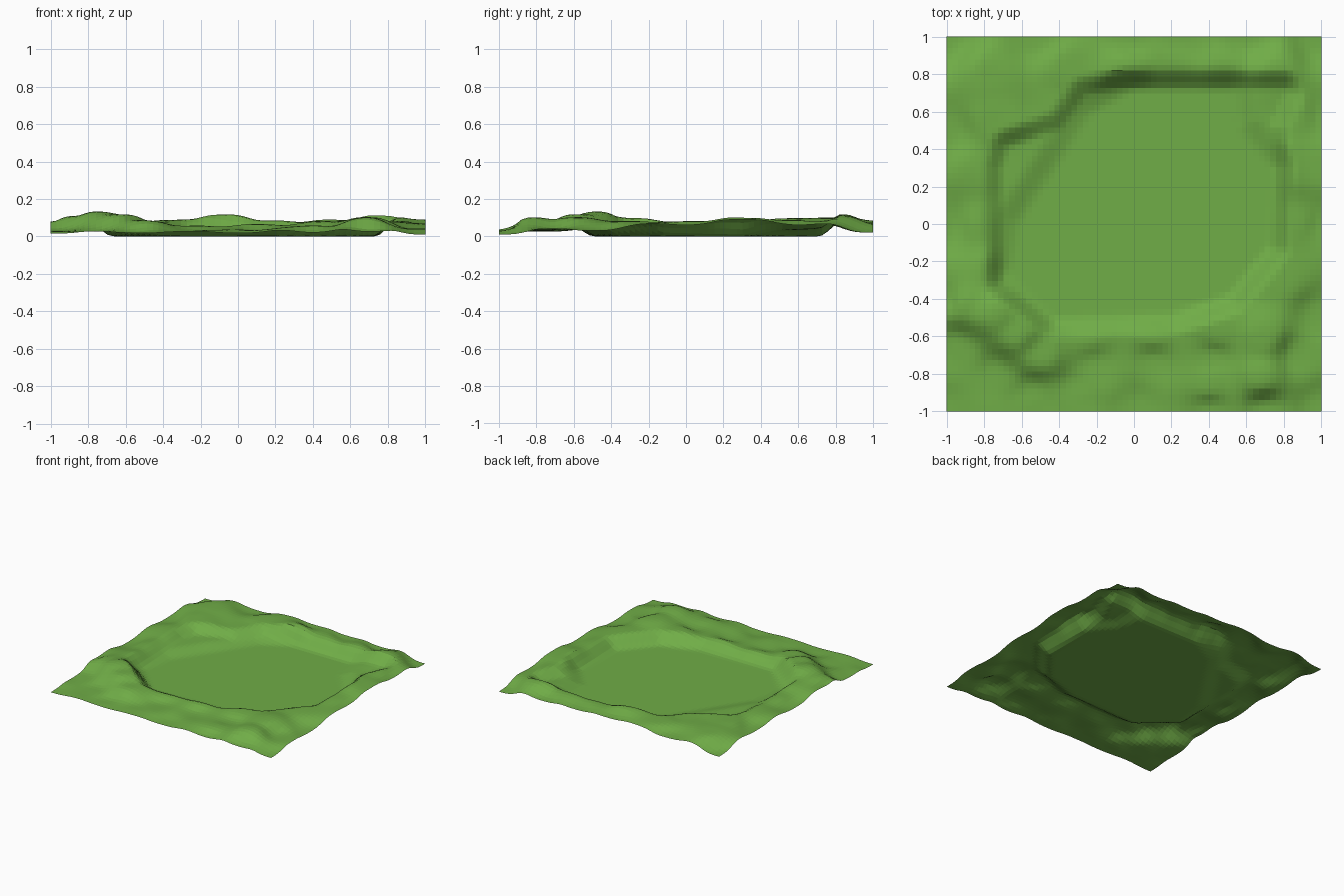
import bpy, bmesh, math
from mathutils import Vector, noise

if "Cube" in bpy.data.objects:
    bpy.data.objects.remove(bpy.data.objects["Cube"])

N = 66  # grid cells per side

# outline of the flat clearing at z = 0
FLOOR = [Vector(p) for p in (
    (-.42, -.48), (.2, -.45), (.5, -.35), (.7, -.1), (.72, .3), (.55, .5),
    (.5, .7), (0, .7), (-.22, .58), (-.42, .27), (-.6, 0), (-.65, -.25))]

# foot of the steeper bank that rings the clearing
BANK = [Vector(p) for p in (
    (-.42, -.5), (.2, -.48), (.5, -.38), (.72, -.12), (.74, .3), (.72, .52),
    (.8, .71), (-.1, .71), (-.25, .68), (-.38, .5), (-.66, .4), (-.69, .3),
    (-.69, -.3))]

# hills and ridges around the clearing (x, y, height)
HILLS = [
    (-.9, -.42, .11), (-.75, -.48, .135), (-.62, -.58, .12), (-.5, -.7, .085),
    (-.75, -.28, .10), (-.8, 0, .08), (-.8, .3, .085), (-.75, .55, .10),
    (-.77, .8, .10), (-.36, .85, .09), (-.45, .65, .075), (-.05, .82, .12),
    (.2, .82, .085), (.5, .82, .09), (.75, .8, .115), (.88, .58, .09),
    (.8, .3, .105), (.88, 0, .085), (.78, -.3, .08), (.7, -.6, .105),
    (.68, -.82, .10), (.88, -.7, .04), (.45, -.58, .08), (.1, -.6, .07),
    (-.24, -.58, .06), (.1, -.73, .035), (.42, -.72, .045), (.4, -.86, .06),
    (-.2, -.78, .03), (-.3, -.9, .025)]

# foot of the corner hill and heights along the outer border
BORDER = [
    (-.95, -.66, .03), (-.75, -.8, .025), (-.55, -.92, .02),
    (-1, -1, .015), (-.5, -1, .018), (0, -1, .018), (.4, -1, .02), (.7, -1, .025),
    (1, -1, .01), (1, -.5, .03), (1, 0, .06), (1, .3, .09), (1, .6, .06),
    (1, 1, .02), (.6, 1, .05), (.3, 1, .06), (0, 1, .07), (-.5, 1, .05),
    (-1, 1, .02), (-1, .5, .05), (-1, 0, .045), (-1, -.4, .07), (-1, -.7, .025)]


def ramp(p, outline, width):
    """0 inside the outline, rising smoothly to 1 at the given distance outside."""
    inside, best = False, 9.0
    for i, a in enumerate(outline):
        b = outline[i - 1]
        t = max(0, min(1, (p - a).dot(b - a) / (b - a).length_squared))
        best = min(best, (p - a - (b - a) * t).length)
        if (a.y > p.y) != (b.y > p.y) and p.x < a.x + (p.y - a.y) * (b.x - a.x) / (b.y - a.y):
            inside = not inside
    t = 0 if inside else min(1, best / width)
    return t * t * (3 - 2 * t)


def height(x, y):
    p = Vector((x, y))
    rise = .4 * ramp(p, FLOOR, .16) + .6 * ramp(p, BANK, .12)
    total = weight = 0.0
    for hx, hy, hz in HILLS + BORDER:
        w = 1 / ((x - hx) ** 2 + (y - hy) ** 2 + .003) ** 1.8
        total += w * hz
        weight += w
    bumps = .006 * noise.noise(Vector((x * 5, y * 5, 3.1)))
    edge = min(1, (1 - max(abs(x), abs(y))) / .1)
    return max(0, (total / weight + bumps * edge) * rise)


# terrain sheet
bm = bmesh.new()
bmesh.ops.create_grid(bm, x_segments=N, y_segments=N, size=1)
for v in bm.verts:
    v.co.z = height(v.co.x, v.co.y)
mesh = bpy.data.meshes.new("terrain")
bm.to_mesh(mesh)
bm.free()

green = bpy.data.materials.new("grass green")
green.diffuse_color = (.162, .418, .063, 1)
green.use_nodes = True
green.node_tree.nodes["Principled BSDF"].inputs["Base Color"].default_value = green.diffuse_color
mesh.materials.append(green)
terrain = bpy.data.objects.new("terrain", mesh)
bpy.context.collection.objects.link(terrain)
